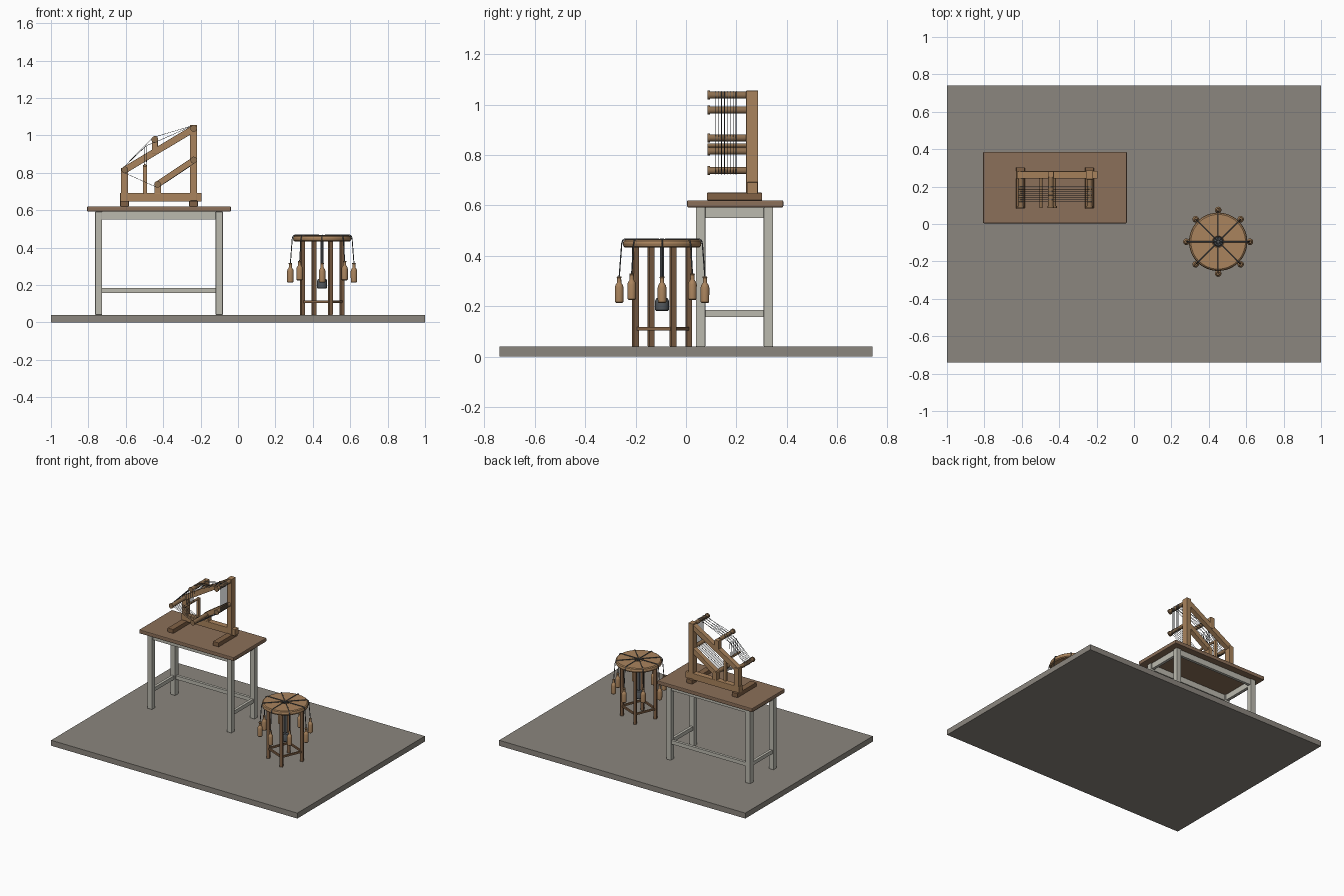
import bpy, math
from mathutils import Vector

if "Cube" in bpy.data.objects:
    bpy.data.objects.remove(bpy.data.objects["Cube"])


def mat(name, r, g, b):
    m = bpy.data.materials.new(name)
    m.diffuse_color = (r, g, b, 1)
    m.use_nodes = True
    m.node_tree.nodes["Principled BSDF"].inputs["Base Color"].default_value = m.diffuse_color
    return m


STONE = mat("stone", 0.26, 0.24, 0.21)
WALNUT = mat("walnut", 0.26, 0.16, 0.10)
PAINT = mat("pale_paint", 0.50, 0.49, 0.43)
OAK = mat("oak", 0.40, 0.23, 0.11)
DARK_OAK = mat("dark_oak", 0.22, 0.12, 0.06)
PEG = mat("peg_wood", 0.27, 0.16, 0.08)
THREAD = mat("thread", 0.09, 0.10, 0.11)
IRON = mat("iron", 0.08, 0.09, 0.10)


def finish(ob, name, m, bevel=0, smooth=False):
    ob.name = name
    ob.data.materials.append(m)
    if bevel:
        b = ob.modifiers.new("bevel", 'BEVEL')
        b.width, b.segments = bevel, 2
    if smooth:
        bpy.ops.object.shade_smooth_by_angle()
    return ob


def box(name, m, x0, x1, y0, y1, z0, z1, bevel=0.0):
    bpy.ops.mesh.primitive_cube_add(size=1, location=((x0 + x1) / 2, (y0 + y1) / 2, (z0 + z1) / 2))
    ob = bpy.context.object
    ob.scale = (x1 - x0, y1 - y0, z1 - z0)
    bpy.ops.object.transform_apply(location=False, rotation=False, scale=True)
    return finish(ob, name, m, bevel)


def beam(name, m, a, b, w, d):
    # bar from a to b: w across the run, d along the other axis
    a, b = Vector(a), Vector(b)
    bpy.ops.mesh.primitive_cube_add(size=1, location=(a + b) / 2)
    ob = bpy.context.object
    ob.scale = (w, d, (b - a).length)
    bpy.ops.object.transform_apply(location=False, rotation=False, scale=True)
    v = b - a
    if abs(v.y) < 1e-6:
        ob.rotation_euler = (0, math.atan2(v.x, v.z), 0)
    else:
        ob.rotation_euler = (0, math.pi / 2, math.atan2(v.y, v.x))
    return finish(ob, name, m, 0.0015)


def rod(name, m, a, b, r, sides=20):
    a, b = Vector(a), Vector(b)
    bpy.ops.mesh.primitive_cylinder_add(vertices=sides, radius=r, depth=(b - a).length, location=(a + b) / 2)
    ob = bpy.context.object
    ob.rotation_euler = (b - a).to_track_quat('Z', 'Y').to_euler()
    return finish(ob, name, m, 0, True)


def lathe(name, m, profile, loc, sides=24, closed=False):
    n = len(profile)
    verts, faces = [], []
    for i in range(sides):
        t = 2 * math.pi * i / sides
        verts += [(r * math.cos(t), r * math.sin(t), z) for r, z in profile]
    for i in range(sides):
        j = (i + 1) % sides
        for k in range(n if closed else n - 1):
            q = (k + 1) % n
            faces.append((i * n + k, j * n + k, j * n + q, i * n + q))
    if not closed:
        faces.append([i * n for i in reversed(range(sides))])
        faces.append([i * n + n - 1 for i in range(sides)])
    me = bpy.data.meshes.new(name)
    me.from_pydata(verts, [], faces)
    ob = bpy.data.objects.new(name, me)
    bpy.context.collection.objects.link(ob)
    ob.location = loc
    bpy.ops.object.select_all(action='DESELECT')
    bpy.context.view_layer.objects.active = ob
    ob.select_set(True)
    return finish(ob, name, m, 0, True)


def cord(name, pts, r, cyclic=False):
    cu = bpy.data.curves.new(name, 'CURVE')
    cu.dimensions = '3D'
    cu.bevel_depth, cu.bevel_resolution = r, 1
    cu.use_fill_caps = True
    s = cu.splines.new('POLY')
    s.points.add(len(pts) - 1)
    for p, c in zip(s.points, pts):
        p.co = (*c, 1)
    s.use_cyclic_u = cyclic
    ob = bpy.data.objects.new(name, cu)
    bpy.context.collection.objects.link(ob)
    cu.materials.append(THREAD)


# floor slab
box("floor", STONE, -1, 1, -0.74, 0.74, 0, 0.04)

# table
box("table_top", WALNUT, -0.807, -0.038, 0.004, 0.386, 0.592, 0.62, 0.005)
for x in (-0.745, -0.10):
    for y in (0.058, 0.327):
        box("table_leg", PAINT, x - 0.019, x + 0.019, y - 0.019, y + 0.019, 0.04, 0.592, 0.003)
    box("table_side_apron", PAINT, x - 0.01, x + 0.01, 0.077, 0.308, 0.55, 0.592)
    box("table_side_stretcher", PAINT, x - 0.01, x + 0.01, 0.077, 0.308, 0.157, 0.184)
for y in (0.058, 0.327):
    box("table_long_apron", PAINT, -0.726, -0.119, y - 0.01, y + 0.01, 0.55, 0.592)
box("table_back_stretcher", PAINT, -0.726, -0.119, 0.317, 0.337, 0.157, 0.184)

# loom frame
for x in (-0.607, -0.238):
    box("loom_foot", DARK_OAK, x - 0.023, x + 0.023, 0.083, 0.302, 0.62, 0.65, 0.002)
box("loom_base", OAK, -0.63, -0.195, 0.242, 0.284, 0.645, 0.692, 0.002)
box("loom_tall_post", OAK, -0.256, -0.219, 0.239, 0.286, 0.65, 1.055, 0.002)
box("loom_short_post", OAK, -0.625, -0.588, 0.241, 0.284, 0.65, 0.825, 0.002)
box("loom_lower_peg_post", OAK, -0.447, -0.412, 0.243, 0.282, 0.69, 0.748, 0.002)
box("loom_upper_peg_post", OAK, -0.461, -0.429, 0.243, 0.282, 0.90, 0.985, 0.002)
beam("loom_upper_brace", OAK, (-0.61, 0.262, 0.812), (-0.238, 0.262, 1.035), 0.036, 0.036)
beam("loom_lower_brace", OAK, (-0.43, 0.262, 0.738), (-0.238, 0.262, 0.865), 0.034, 0.036)

# loom pegs
for x, z in ((-0.605, 0.815), (-0.445, 0.978), (-0.43, 0.738), (-0.237, 0.868), (-0.237, 1.037)):
    rod("loom_peg", PEG, (x, 0.09, z), (x, 0.25, z), 0.014)
    rod("loom_peg_cap", PEG, (x, 0.086, z), (x, 0.095, z), 0.018)

# heddle support and rod
for y in (0.105, 0.25):
    if y > 0.2:
        box("heddle_post", OAK, -0.507, -0.487, y - 0.01, y + 0.01, 0.69, 0.842, 0.001)
rod("heddle_rod", PEG, (-0.497, 0.085, 0.838), (-0.497, 0.255, 0.838), 0.008, 12)

# warp threads, alternate ones dip under the upper peg through the heddles
for i in range(8):
    y = 0.118 + 0.0115 * i
    if i % 2:
        top = [(-0.612, y, 0.829), (-0.452, y, 0.991), (-0.44, y, 0.993)]
    else:
        top = [(-0.612, y, 0.829), (-0.49, y, 0.945), (-0.445, y, 0.962)]
        cord("heddle_loop", [(-0.502, y, 0.838), (-0.502, y, 0.93), (-0.49, y, 0.95),
                             (-0.487, y, 0.93), (-0.49, y, 0.838)], 0.0015)
    cord("warp_thread", top + [(-0.242, y, 1.052), (-0.226, y, 1.048), (-0.222, y, 1.037),
                               (-0.222, y, 0.868), (-0.229, y, 0.855), (-0.422, y, 0.725),
                               (-0.436, y, 0.723), (-0.613, y, 0.802), (-0.62, y, 0.815)], 0.0013, True)

# braiding stool
CX, CY = 0.45, -0.095


def polar(r, a, z):
    return (CX + r * math.cos(a), CY + r * math.sin(a), z)


lathe("stool_top", OAK, [(0.026, 0.432), (0.146, 0.432), (0.153, 0.437), (0.156, 0.448), (0.153, 0.459),
                         (0.146, 0.464), (0.031, 0.464), (0.026, 0.459)], (CX, CY, 0), 48, True)
for k in range(4):
    a = math.radians(22.5 + 90 * k)
    leg = beam("stool_leg", DARK_OAK, polar(0.114, a, 0.04), polar(0.114, a, 0.434), 0.021, 0.021)
    leg.rotation_euler = (0, 0, a)
    beam("stool_stretcher", DARK_OAK, polar(0.114, a, 0.111), polar(0.114, a + math.pi / 2, 0.111), 0.014, 0.012)

# bobbins and their cords
for k in range(8):
    a = math.pi / 4 * k
    z = 0.213 + 0.012 * (k % 2)
    lathe("bobbin", OAK, [(0.013, 0), (0.017, 0.004), (0.0175, 0.06), (0.015, 0.07), (0.0085, 0.08),
                          (0.008, 0.098), (0.010, 0.101), (0.009, 0.104)], polar(0.17, a, z), 16)
    cord("bobbin_cord", [polar(0.006, a, 0.463), polar(0.03, a, 0.467), polar(0.147, a, 0.467),
                         polar(0.156, a, 0.461), polar(0.160, a, 0.448), polar(0.17, a, z + 0.102)], 0.0028)

# finished braid and counterweight under the hole
rod("braid", THREAD, (CX, CY, 0.225), (CX, CY, 0.468), 0.008, 12)
lathe("counterweight", IRON, [(0.022, 0.18), (0.027, 0.185), (0.027, 0.222), (0.022, 0.232), (0.01, 0.236)],
      (CX, CY, 0))
